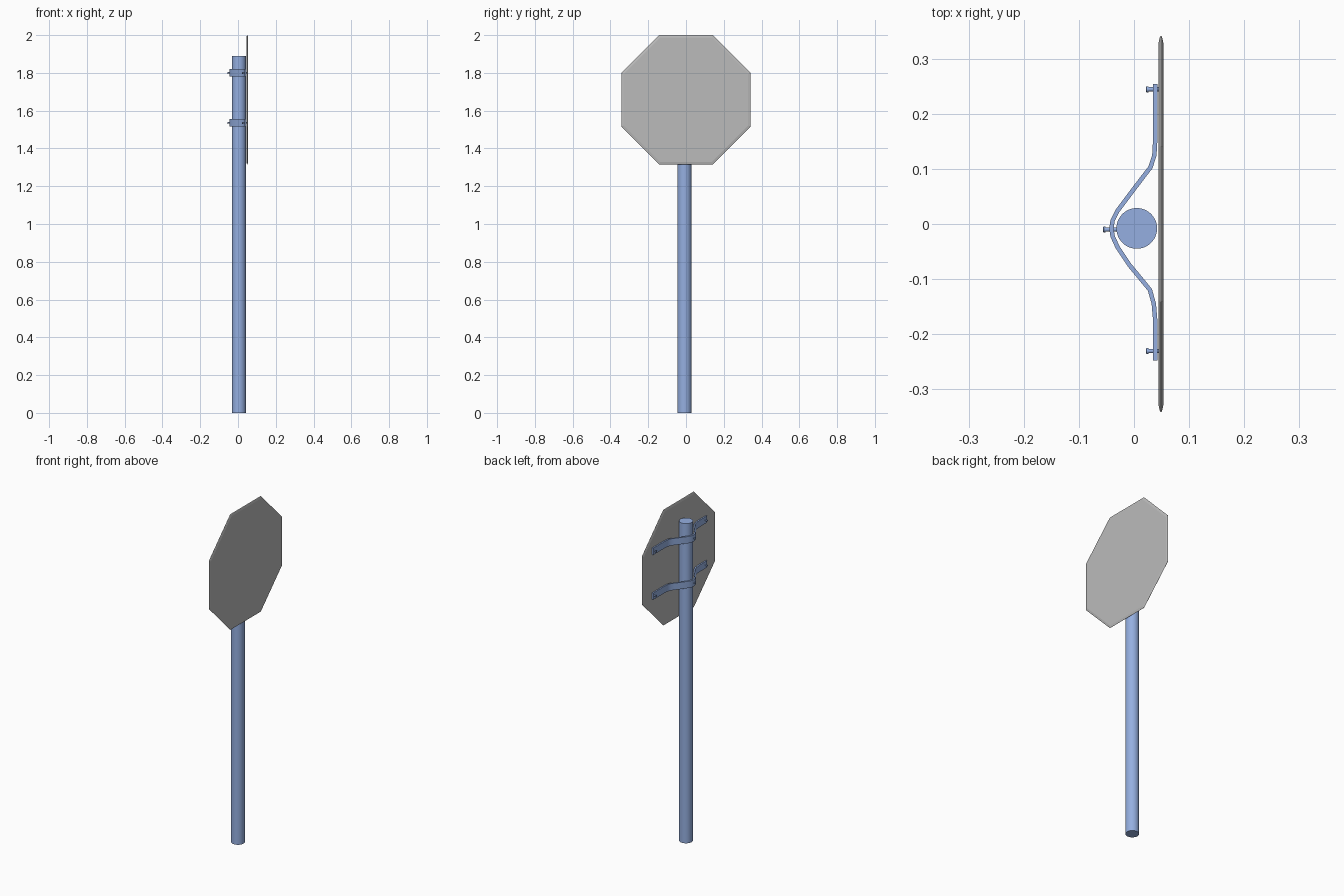
import bpy, bmesh, math
from mathutils import Vector

cube = bpy.data.objects.get("Cube")
if cube:
    bpy.data.objects.remove(cube, do_unlink=True)


def material(name, color):
    m = bpy.data.materials.new(name)
    m.use_nodes = True
    m.diffuse_color = color
    m.node_tree.nodes["Principled BSDF"].inputs["Base Color"].default_value = color
    return m


BLUE = material("steel blue", (0.30, 0.43, 0.75, 1))
GREY = material("plate grey", (0.5, 0.5, 0.5, 1))


def finish(name, bm, mat, smooth=True):
    bmesh.ops.recalc_face_normals(bm, faces=bm.faces)
    mesh = bpy.data.meshes.new(name)
    bm.to_mesh(mesh)
    bm.free()
    mesh.materials.append(mat)
    obj = bpy.data.objects.new(name, mesh)
    bpy.context.collection.objects.link(obj)
    if smooth:
        bpy.ops.object.select_all(action="DESELECT")
        obj.select_set(True)
        bpy.context.view_layer.objects.active = obj
        bpy.ops.object.shade_smooth_by_angle(angle=math.radians(35))
    return obj


def loft(name, rings, mat, smooth=True):
    """Skin a list of equal-length point rings and cap both ends."""
    bm = bmesh.new()
    loops = [[bm.verts.new(p) for p in ring] for ring in rings]
    n = len(loops[0])
    for a, b in zip(loops, loops[1:]):
        for i in range(n):
            j = (i + 1) % n
            bm.faces.new((a[i], a[j], b[j], b[i]))
    bm.faces.new(loops[0])
    bm.faces.new(loops[-1])
    return finish(name, bm, mat, smooth)


def ring_x(x, radius, y, z, sides, turn=0.0):
    """Ring of points facing along x."""
    angles = [math.tau * (i + turn) / sides for i in range(sides)]
    return [(x, y + radius * math.cos(a), z + radius * math.sin(a)) for a in angles]


# Round pole
POLE_X, POLE_Y, POLE_R = 0.005, -0.008, 0.037
pole_rings = []
for z in (0, 1.89):
    pole_rings.append([(POLE_X + POLE_R * math.cos(math.tau * i / 48),
                        POLE_Y + POLE_R * math.sin(math.tau * i / 48), z) for i in range(48)])
loft("pole", pole_rings, BLUE)

# Octagonal plate with a thin tapered rim
to_corner = 1 / math.cos(math.pi / 8)
rim = [(0.0445, 0.329), (0.047, 0.340), (0.049, 0.342), (0.051, 0.340), (0.0535, 0.329)]
loft("sign_plate", [ring_x(x, r * to_corner, 0, 1.658, 8, 0.5) for x, r in rim], GREY, False)

# Bent strap outline: x, y along the middle of the strip
STRAP = [(0.039, 0.255), (0.039, 0.16), (0.037, 0.125), (0.030, 0.103), (0.016, 0.085),
         (-0.012, 0.048), (-0.030, 0.024), (-0.039, 0.006), (-0.041, -0.008), (-0.039, -0.022),
         (-0.030, -0.042), (-0.008, -0.075), (0.016, -0.104), (0.029, -0.120),
         (0.036, -0.145), (0.039, -0.18), (0.039, -0.248)]


def strap(name, z, half_height=0.020, half_thick=0.004):
    pts = [Vector(p) for p in STRAP]
    rings = []
    for i, p in enumerate(pts):
        d = (pts[min(i + 1, len(pts) - 1)] - pts[max(i - 1, 0)]).normalized()
        side = Vector((-d.y, d.x)) * half_thick
        a, b = p + side, p - side
        rings.append([(a.x, a.y, z - half_height), (b.x, b.y, z - half_height),
                      (b.x, b.y, z + half_height), (a.x, a.y, z + half_height)])
    loft(name, rings, BLUE)


def bolt(name, tip, y, z):
    """Shank with a slightly wider head on its -x end."""
    shape = [(0, 0.0045), (0.001, 0.0055), (0.004, 0.0055), (0.004, 0.0040), (0.024, 0.0040)]
    loft(name, [ring_x(tip + x, r, y, z, 16) for x, r in shape], BLUE)


# Two clamps, each a strap with three bolts
for label, z in (("upper", 1.80), ("lower", 1.535)):
    strap(label + "_strap", z)
    bolt(label + "_bolt_left", 0.022, 0.245, z)
    bolt(label + "_bolt_right", 0.022, -0.231, z)
    bolt(label + "_bolt_middle", -0.056, -0.010, z)
